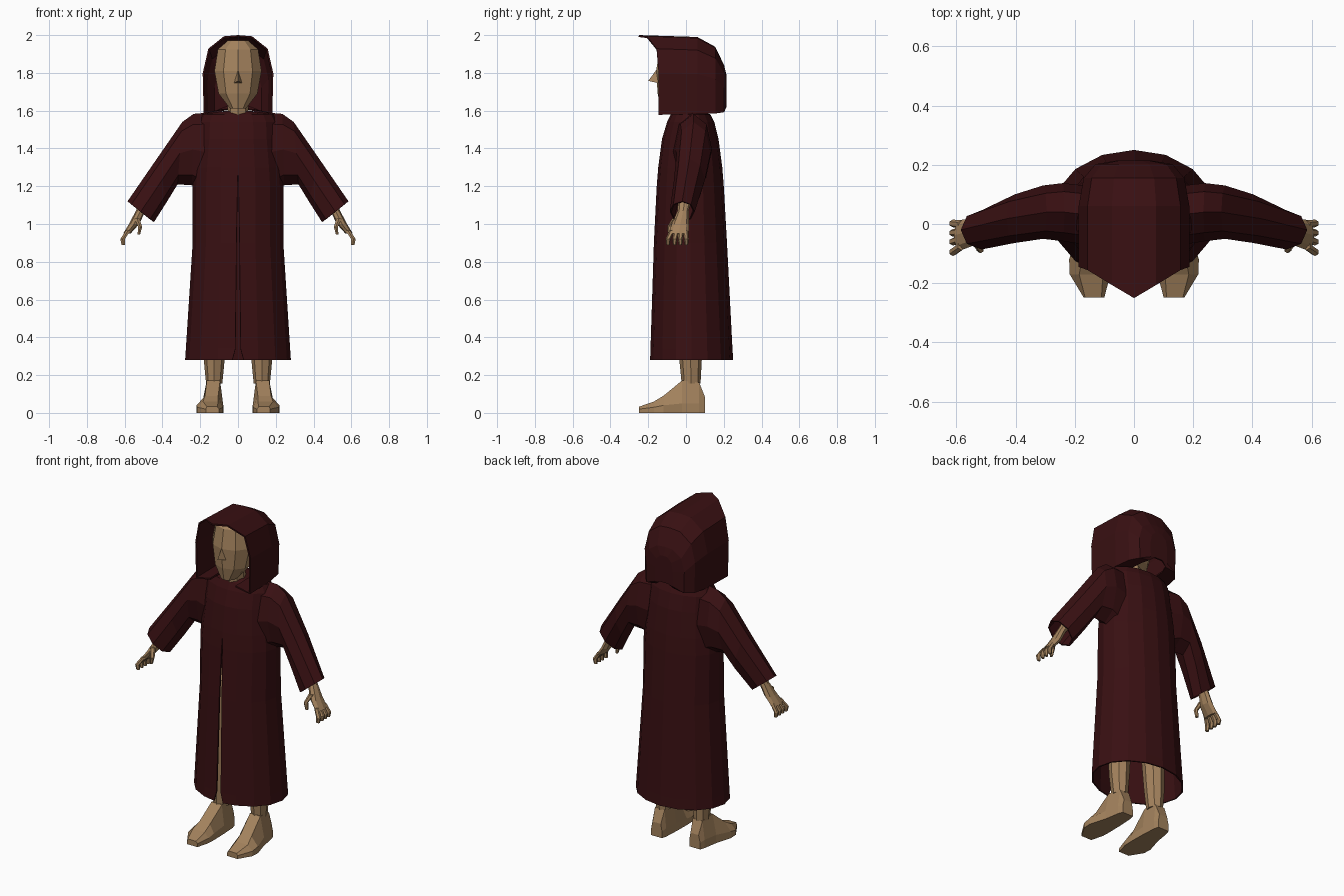
import bpy, bmesh, math
from mathutils import Vector as V


def material(name, rgb):
    m = bpy.data.materials.new(name)
    m.diffuse_color = (*rgb, 1)
    return m


CLOTH = material("dark red cloth", (0.040, 0.005, 0.006))
SKIN = material("tan skin", (0.37, 0.225, 0.11))


def loft(name, rings, mat, closed=True, caps=(True, True), mirror=False, thick=0):
    """Skin equal-length rings of points into a flat-shaded object."""
    bm = bmesh.new()
    vs = [[bm.verts.new(p) for p in r] for r in rings]
    n = len(rings[0])
    for a, b in zip(vs, vs[1:]):
        for i in range(n if closed else n - 1):
            j = (i + 1) % n
            bm.faces.new((a[i], a[j], b[j], b[i]))
    for use, r in zip(caps, (vs[0], vs[-1])):
        if use:
            bm.faces.new(r)
    bmesh.ops.remove_doubles(bm, verts=bm.verts, dist=0.0005)
    bmesh.ops.recalc_face_normals(bm, faces=bm.faces)
    me = bpy.data.meshes.new(name)
    bm.to_mesh(me)
    bm.free()
    me.materials.append(mat)
    ob = bpy.data.objects.new(name, me)
    bpy.context.collection.objects.link(ob)
    if thick:
        s = ob.modifiers.new("thickness", 'SOLIDIFY')
        s.thickness, s.offset = thick, -1
    if mirror:
        ob.modifiers.new("mirror", 'MIRROR').use_clip = False
    return ob


def ring(c, u, v, n):
    return [V(c) + V(u) * math.cos(2 * math.pi * i / n) + V(v) * math.sin(2 * math.pi * i / n)
            for i in range(n)]


def tube(name, pts, mat, n=8, mirror=True):
    """Stack of level rings: x, y, z, x radius, y radius."""
    return loft(name, [ring((x, y, z), (0, -ry, 0), (rx, 0, 0), n) for x, y, z, rx, ry in pts],
                mat, mirror=mirror)


# Robe body, slit up the front
def robe_ring(z, a, yf, yb, gap):
    c, b = (yf + yb) / 2, (yb - yf) / 2
    pts = [V((a * math.sin(t), c - b * math.cos(t), z))
           for t in (2 * math.pi * i / 16 for i in range(17))]
    pts[0].x, pts[-1].x = gap, -gap
    return pts


loft("robe", [robe_ring(*r) for r in (
    (0.28, 0.28, -0.19, 0.25, 0.03), (0.34, 0.276, -0.188, 0.246, 0.014),
    (0.90, 0.24, -0.17, 0.217, 0.008), (1.20, 0.24, -0.155, 0.20, 0.003),
    (1.30, 0.232, -0.147, 0.192, 0), (1.45, 0.215, -0.127, 0.172, 0),
    (1.54, 0.21, -0.10, 0.15, 0), (1.58, 0.19, -0.08, 0.13, 0),
    (1.597, 0.08, -0.06, 0.08, 0))],
    CLOTH, closed=False, caps=(False, True), thick=0.008)


# Sleeves: top x, z, bottom x, z, y centre, y half width
def sleeve_ring(tx, tz, bx, bz, y, hy):
    return ring(((tx + bx) / 2, y, (tz + bz) / 2),
                ((tx - bx) / 2, 0, (tz - bz) / 2), (0, hy, 0), 8)


loft("sleeve", [sleeve_ring(*r) for r in (
    (0.15, 1.59, 0.18, 1.17, 0.03, 0.10), (0.235, 1.583, 0.245, 1.205, 0.04, 0.098),
    (0.295, 1.54, 0.32, 1.21, 0.04, 0.09), (0.43, 1.345, 0.375, 1.12, 0.018, 0.082),
    (0.585, 1.12, 0.445, 1.01, -0.02, 0.066))],
    CLOTH, caps=(False, False), mirror=True, thick=0.008)


# Hood: arches from front to back, the first drawn out to a peak
def arch(y, w, bottom, top, peak=0):
    shape = ((0.45, 0.04, 0), (0.97, 0, 0), (1, 0.52, 0), (0.84, 0.83, 0.1),
             (0.4, 0.985, 0.58), (0, 1, 1))
    half = [V((w * x, y - peak * p, bottom + (top - bottom) * f)) for x, f, p in shape]
    return half + [V((-p.x, p.y, p.z)) for p in reversed(half[:-1])]


loft("hood", [arch(*r) for r in (
    (-0.145, 0.187, 1.578, 2.0, 0.105), (0.06, 0.187, 1.582, 1.99),
    (0.155, 0.17, 1.585, 1.938), (0.202, 0.13, 1.592, 1.84), (0.214, 0.06, 1.62, 1.79))],
    CLOTH, closed=False, caps=(False, True), thick=0.01)

# Head, neck and nose
tube("head", [(0, (f + b) / 2, z, rx, (b - f) / 2) for z, rx, f, b in (
    (1.612, 0.045, -0.135, -0.03), (1.69, 0.108, -0.15, 0.06), (1.81, 0.131, -0.158, 0.10),
    (1.925, 0.112, -0.14, 0.09), (1.972, 0.055, -0.10, 0.04))], SKIN, 10, False)
tube("neck", [(0, -0.02, 1.56, 0.055, 0.06), (0, -0.03, 1.70, 0.055, 0.06)], SKIN, 8, False)
base = [V((0, -0.15, 1.825)), V((0.022, -0.145, 1.745)), V((-0.022, -0.145, 1.745))]
loft("nose", [base, [V((0, -0.20, 1.758)).lerp(p, 0.05) for p in base]], SKIN)

# Forearms and palms
tube("hand", [(0.45, 0.0, 1.17, 0.04, 0.04), (0.515, -0.015, 1.07, 0.026, 0.03),
              (0.55, -0.03, 1.00, 0.027, 0.046), (0.588, -0.038, 0.95, 0.02, 0.052)], SKIN)
# Fingers and thumb
for i, (y0, y1) in enumerate(((-0.074, -0.095), (-0.05, -0.06), (-0.026, -0.03), (-0.002, 0.002))):
    tube("finger_%d" % (i + 1), [(0.582, y0, 0.965, 0.014, 0.014), (0.611, y1, 0.92, 0.014, 0.013),
                                 (0.607, y1, 0.89, 0.011, 0.009)], SKIN, 6)
tube("thumb", [(0.535, -0.055, 1.03, 0.016, 0.018), (0.518, -0.085, 0.985, 0.012, 0.014),
               (0.525, -0.085, 0.944, 0.008, 0.010)], SKIN, 6)

# Legs
tube("leg", [(0.126, 0.027, 0.155, 0.043, 0.05), (0.126, 0.024, 0.29, 0.056, 0.06),
             (0.12, 0.02, 0.50, 0.062, 0.07), (0.11, 0.02, 0.95, 0.085, 0.09)], SKIN)


# Feet: sections from heel to toe
def foot_section(y, x0, x1, side, tx0, tx1, top):
    return [V((x0, y, 0)), V((x1, y, 0)), V((x1, y, side)),
            V((tx1, y, top)), V((tx0, y, top)), V((x0, y, side))]


loft("foot", [foot_section(*r) for r in (
    (0.10, 0.092, 0.165, 0.04, 0.10, 0.155, 0.085), (0.07, 0.085, 0.175, 0.05, 0.095, 0.16, 0.16),
    (-0.02, 0.08, 0.19, 0.05, 0.095, 0.165, 0.172), (-0.12, 0.078, 0.219, 0.04, 0.105, 0.175, 0.09),
    (-0.17, 0.08, 0.217, 0.03, 0.105, 0.185, 0.06), (-0.248, 0.10, 0.17, 0.02, 0.11, 0.165, 0.033))],
    SKIN, mirror=True)
